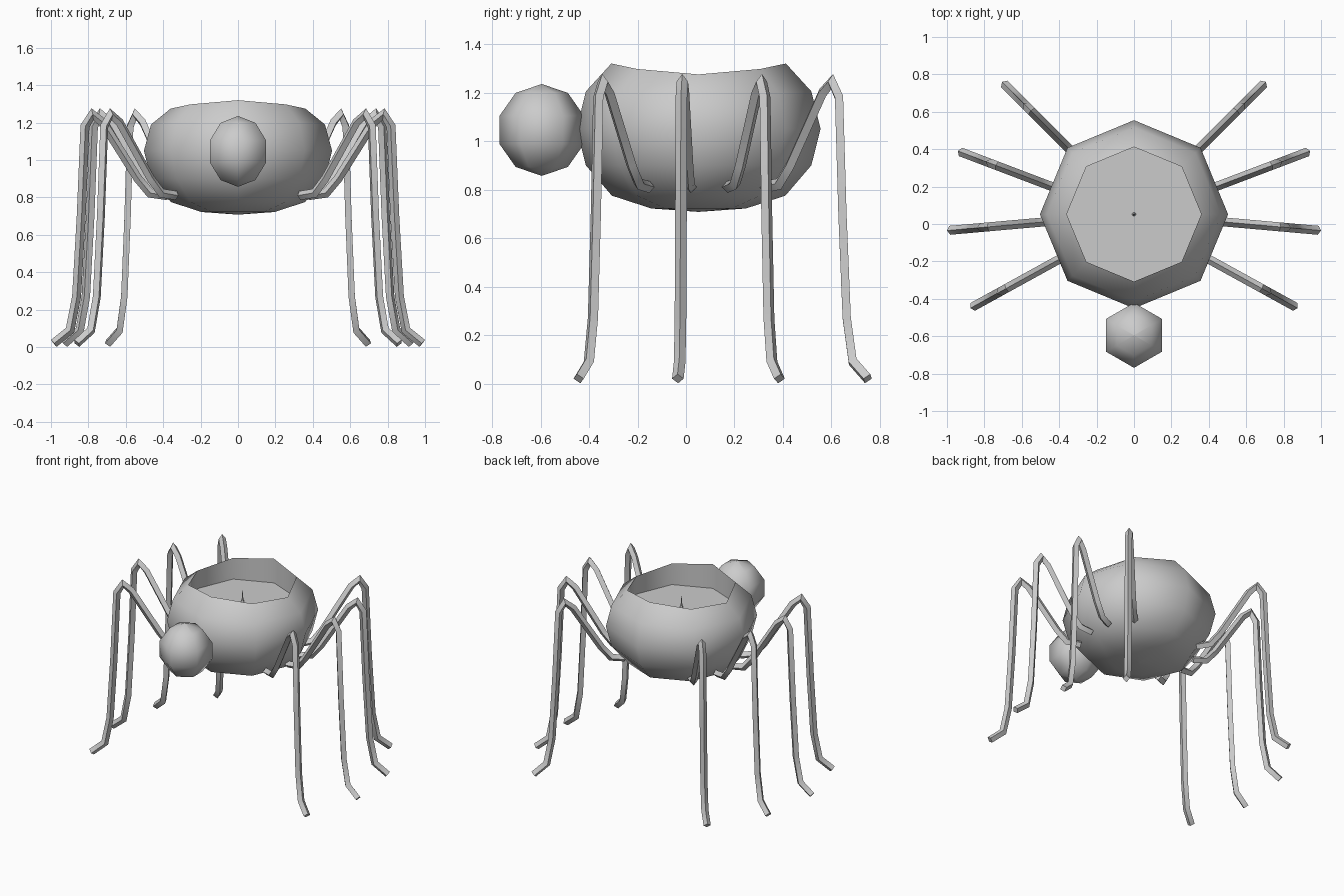
import bpy
from math import sin, cos, tau, radians
from mathutils import Vector

if "Cube" in bpy.data.objects:
    bpy.data.objects.remove(bpy.data.objects["Cube"])


def make_object(name, verts, faces, angle=65):
    mesh = bpy.data.meshes.new(name)
    mesh.from_pydata(verts, [], faces)
    mesh.update()
    mesh.shade_smooth()
    mesh.set_sharp_from_angle(angle=radians(angle))
    obj = bpy.data.objects.new(name, mesh)
    bpy.context.collection.objects.link(obj)
    return obj


def lathe(name, profile, sides, center_y, start=0.0, lift=None):
    """Revolve (radius, z) points, listed bottom to top; capped at both ends.
    lift gives, per ring, extra height at the front and back."""
    verts, faces = [], []
    for i, (r, z) in enumerate(profile):
        for k in range(sides):
            a = start + tau * k / sides
            dz = lift.get(i, 0) * sin(a) ** 2 if lift else 0
            verts.append((r * cos(a), center_y + r * sin(a), z + dz))
    for i in range(len(profile) - 1):
        for k in range(sides):
            n = (k + 1) % sides
            a, b = i * sides, (i + 1) * sides
            faces.append((a + k, a + n, b + n, b + k))
    last = (len(profile) - 1) * sides
    faces.append(tuple(reversed(range(sides))))
    faces.append(tuple(range(last, last + sides)))
    return make_object(name, verts, faces)


def sweep_leg(name, start, direction, path, r=0.024):
    """Sweep a diamond section along a bent path in a vertical plane."""
    d = Vector((direction[0], direction[1], 0)).normalized()
    up = Vector((0, 0, 1))
    side = d.cross(up)
    pts = [Vector((start[0], start[1], 0)) + d * s + up * z for s, z in path]
    verts, faces = [], []
    for i, p in enumerate(pts):
        t_in = (p - pts[max(i - 1, 0)]).normalized()
        t_out = (pts[min(i + 1, len(pts) - 1)] - p).normalized()
        t = (t_in + t_out).normalized()
        n = side.cross(t)
        miter = 1 / max(t.dot(t_out if i == 0 else t_in), 0.75)
        verts += [p + n * r * miter, p + side * r, p - n * r * miter, p - side * r]
    for i in range(len(pts) - 1):
        for k in range(4):
            n = (k + 1) % 4
            faces.append((4 * i + k, 4 * i + n, 4 * i + 4 + n, 4 * i + 4 + k))
    e = 4 * (len(pts) - 1)
    faces += [(3, 2, 1, 0), (e, e + 1, e + 2, e + 3)]
    # make normals point outward whichever way the leg faces
    c = sum((verts[k] for k in range(4)), Vector()) / 4
    a, b, q = (verts[j] for j in faces[0][:3])
    mid = sum((verts[j] for j in faces[0]), Vector()) / 4
    if (b - a).cross(q - b).dot(mid - (c + pts[1]) / 2) < 0:
        faces = [tuple(reversed(f)) for f in faces]
    return make_object(name, verts, faces, 60)


# Hollow-topped octagonal body with a wavy rim and a recessed floor
body = [(0.001, 0.708), (0.195, 0.722), (0.358, 0.775), (0.465, 0.9),
        (0.503, 1.05), (0.465, 1.19), (0.36, 1.275), (0.36, 1.145)]
lathe("body", body, 8, 0.052, lift={5: 0.015, 6: 0.045})

# Small spike in the middle of the floor
lathe("floor_spike", [(0.012, 1.14), (0.004, 1.18), (0.001, 1.235)], 6, 0.052)

# Six-sided head
head = [(max(0.183 * cos(radians(a)), 0.001), 1.046 + 0.189 * sin(radians(a)))
        for a in (-90, -54, -18, 18, 54, 90)]
lathe("head", head, 6, -0.595, start=tau / 12)

# Four pairs of bent legs sharing one path of (distance outward, height)
path = [(0, 0.81), (0.09, 0.823), (0.155, 0.9), (0.345, 1.2), (0.40, 1.245),
        (0.44, 1.18), (0.46, 0.7), (0.485, 0.27), (0.52, 0.09), (0.607, 0.02)]
legs = {"back_leg": ((0.265, 0.32), (0.44, 0.44)),
        "mid_back_leg": ((0.36, 0.17), (0.58, 0.22)),
        "mid_front_leg": ((0.38, 0.02), (0.62, -0.055)),
        "front_leg": ((0.33, -0.15), (0.545, -0.30))}
for name, ((x, y), (dx, dy)) in legs.items():
    for label, s in (("right", 1), ("left", -1)):
        sweep_leg(f"{name}_{label}", (s * x, y), (s * dx, dy), path)
